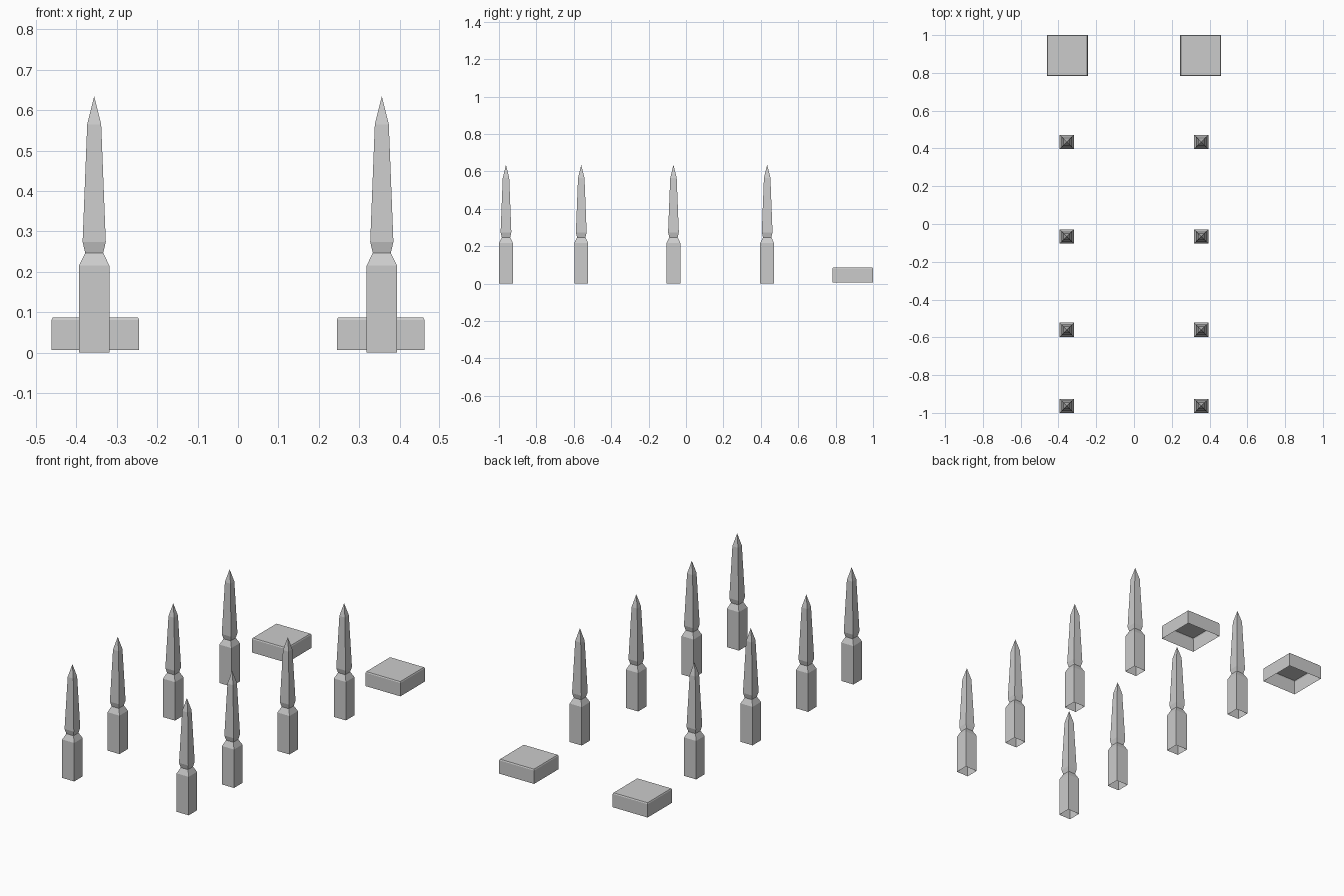
import bpy
import bmesh

# Remove the default cube
cube = bpy.data.objects.get("Cube")
if cube:
    bpy.data.objects.remove(cube, do_unlink=True)

# Single stone colour
stone = bpy.data.materials.new("pale_grey_stone")
stone.use_nodes = True
grey = (0.6, 0.6, 0.6, 1.0)
stone.diffuse_color = grey
stone.node_tree.nodes["Principled BSDF"].inputs["Base Color"].default_value = grey


def square_shell(name, profile, cap_top):
    """Stack square rings of (half width, height); the underside stays open."""
    bm = bmesh.new()
    rings = []
    for half, z in profile:
        rings.append([bm.verts.new((sx * half, sy * half, z))
                      for sx, sy in ((-1, -1), (1, -1), (1, 1), (-1, 1))])
    for low, high in zip(rings, rings[1:]):
        for i in range(4):
            j = (i + 1) % 4
            bm.faces.new((low[i], low[j], high[j], high[i]))
    if cap_top:
        bm.faces.new(rings[-1])
    else:
        # Close to a sharp point
        bmesh.ops.remove_doubles(bm, verts=bm.verts, dist=0.00001)
    mesh = bpy.data.meshes.new(name)
    bm.to_mesh(mesh)
    bm.free()
    mesh.materials.append(stone)
    return mesh


def place(name, mesh, x, y):
    obj = bpy.data.objects.new(name, mesh)
    obj.location = (x, y, 0)
    bpy.context.collection.objects.link(obj)


# Obelisk: square pedestal, pinched neck, tapering shaft and pointed tip
obelisk = square_shell("obelisk", [
    (0.0373, 0), (0.0373, 0.216), (0.0223, 0.247), (0.0287, 0.274),
    (0.0173, 0.565), (0, 0.635)], False)

# Plinth: low block with a slightly eased top edge
plinth = square_shell("plinth", [
    (0.1085, 0.006), (0.1085, 0.081), (0.1055, 0.087)], True)

# Two matching rows
for side, sign in (("left", 1), ("right", -1)):
    for n, y in enumerate((-0.9625, -0.56, -0.067, 0.434), 1):
        place(f"obelisk_{side}_{n}", obelisk, sign * 0.356, y)
    place(f"plinth_{side}", plinth, sign * 0.353, 0.8915)
